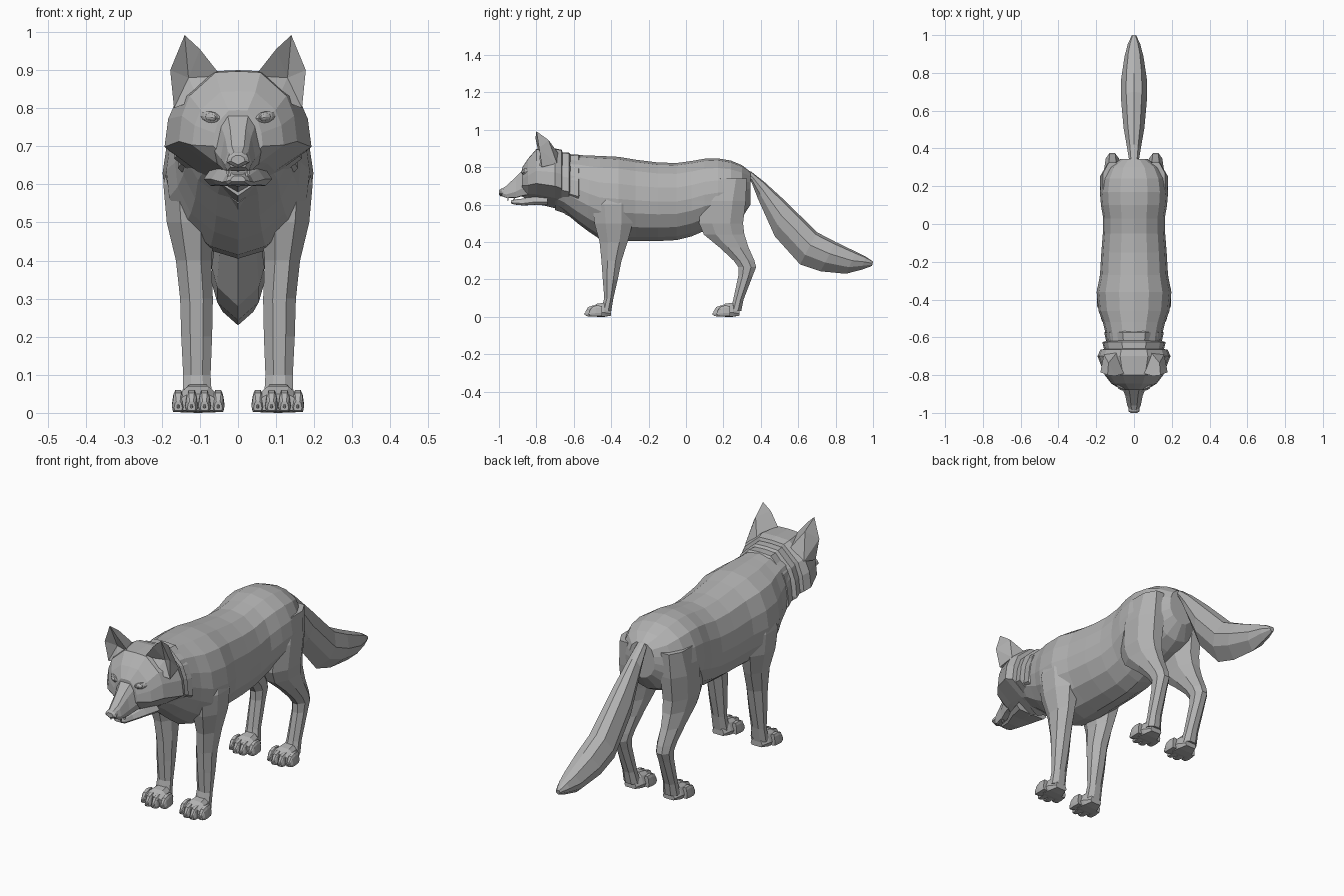
import bpy, bmesh, math
from mathutils import Vector

fur = bpy.data.materials.new("grey_fur")
fur.diffuse_color = (0.45, 0.45, 0.45, 1)


def finish(name, bm, mirror=False):
    bmesh.ops.recalc_face_normals(bm, faces=bm.faces)
    me = bpy.data.meshes.new(name)
    bm.to_mesh(me)
    bm.free()
    me.materials.append(fur)
    ob = bpy.data.objects.new(name, me)
    bpy.context.collection.objects.link(ob)
    if mirror:
        ob.modifiers.new("mirror", 'MIRROR').use_mirror_merge = False
    return ob


def skin(bm, rings):
    """Bridge successive rings of points and cap both ends."""
    vs = [[bm.verts.new(p) for p in r] for r in rings]
    n = len(vs[0])
    for a, b in zip(vs, vs[1:]):
        for i in range(n):
            j = (i + 1) % n
            bm.faces.new((a[i], a[j], b[j], b[i]))
    bm.faces.new(vs[0])
    bm.faces.new(vs[-1])


def along_y(bm, half, rings, cx=0):
    """Rings are (y, bottom, top, half width); half is a profile of (x, z) factors."""
    full = half + [(-x, z) for x, z in reversed(half[1:-1])]
    skin(bm, [[(cx + x * w, y, b + z * (t - b)) for x, z in full] for y, b, t, w in rings])


def loft_y(name, half, rings):
    bm = bmesh.new()
    along_y(bm, half, rings)
    return finish(name, bm)


def loft_leg(name, rings):
    """Rings are (z, y front, y back, x inner, x outer), eight-sided."""
    bm = bmesh.new()
    pts = []
    for z, y0, y1, x0, x1 in rings:
        ring = []
        for k in range(8):
            a = math.pi / 8 + k * math.pi / 4
            c, s = math.cos(a) / 0.924, math.sin(a) / 0.924
            ring.append(((x0 + x1) / 2 + c * (x1 - x0) / 2, (y0 + y1) / 2 + s * (y1 - y0) / 2, z))
        pts.append(ring)
    skin(bm, pts)
    return finish(name, bm, True)


# Half cross-sections, from bottom centre to top centre
BODY = [(0, 0), (.38, .05), (.75, .17), (.96, .34), (1, .5), (.94, .68), (.76, .86), (.4, .97), (0, 1)]
HEAD = [(0, 0), (.5, .17), (1, .37), (.95, .6), (.82, .78), (.38, .99), (0, 1)]
SNOUT = [(0, 0), (.8, .02), (1, .3), (.75, .8), (.45, 1), (0, 1)]

# Torso with neck
loft_y("torso", BODY, [
    (-.74, .62, .84, .10), (-.65, .56, .86, .14), (-.58, .50, .865, .15), (-.52, .455, .862, .165),
    (-.46, .415, .86, .188), (-.36, .405, .855, .198), (-.27, .405, .84, .18), (-.15, .405, .825, .173),
    (-.05, .41, .822, .165), (.03, .43, .833, .163), (.10, .46, .845, .175), (.17, .48, .847, .18),
    (.24, .50, .835, .17), (.30, .53, .81, .14), (.345, .60, .775, .07)])

# Skull, cheeks and the stepped ruff behind them
loft_y("skull", HEAD, [
    (-.878, .645, .795, .065), (-.845, .62, .845, .12), (-.80, .605, .897, .155),
    (-.70, .58, .90, .193), (-.665, .565, .893, .178), (-.66, .60, .88, .14)])
loft_y("ruff", HEAD, [
    (-.70, .57, .88, .15), (-.625, .545, .877, .168), (-.615, .57, .865, .13)])
loft_y("neck_ruff", HEAD, [
    (-.65, .55, .865, .14), (-.575, .51, .868, .158), (-.56, .54, .85, .13)])

# Muzzle, nose and lower jaw
loft_y("muzzle", SNOUT, [
    (-.985, .645, .685, .024), (-.96, .635, .70, .036), (-.91, .635, .748, .046),
    (-.875, .645, .782, .06), (-.82, .655, .82, .075)])
loft_y("nose", HEAD, [
    (-1.0, .652, .676, .018), (-.99, .643, .684, .03), (-.965, .65, .69, .026)])
loft_y("lower_jaw", SNOUT, [
    (-.935, .607, .622, .02), (-.92, .6, .627, .032), (-.87, .595, .632, .042),
    (-.81, .598, .65, .07), (-.74, .595, .66, .09)])

# Fangs, upper and lower
bm = bmesh.new()
for x, y, z0, z1 in ((.027, -.952, .642, .618), (.024, -.918, .622, .643)):
    skin(bm, [[(x + dx * s, y + dy * s, z) for dx, dy in ((-1, -1), (1, -1), (1, 1), (-1, 1))]
              for z, s in ((z0, .005), (z1, .001))])
finish("fangs", bm, True)

# Eyes with lids
for name, size, y in (("eyelids", (.026, .012, .016), -.862), ("eyes", (.018, .012, .010), -.867)):
    bm = bmesh.new()
    bmesh.ops.create_uvsphere(bm, u_segments=8, v_segments=6, radius=1)
    for v in bm.verts:
        x = v.co.x * size[0]
        v.co = Vector((.072 + x, y + v.co.y * size[1] + x * .5, .776 + v.co.z * size[2] + x * .15))
    finish(name, bm, True)

# Ears: pointed shell with a hollow front
bm = bmesh.new()
P = {k: bm.verts.new(p) for k, p in {
    "T": (.14, -.80, .992), "D": (.10, -.805, .955), "A": (.045, -.79, .885), "C": (.178, -.785, .90),
    "B": (.168, -.77, .80), "G": (.135, -.735, .945), "E": (.09, -.68, .87), "F": (.16, -.69, .82),
    "H": (.13, -.755, .88), "I": (.105, -.80, .825)}.items()}
for f in ("TDG", "DAEG", "TGC", "GEF", "GFC", "CFB", "TCH", "THD", "DHA", "CBH", "AHI", "HBI", "AIBFE"):
    bm.faces.new([P[k] for k in f])
finish("ears", bm, True)

# Legs
loft_leg("front_legs", [
    (.70, -.45, -.30, .08, .175), (.60, -.50, -.28, .06, .196), (.50, -.49, -.285, .06, .187),
    (.40, -.462, -.312, .07, .163), (.30, -.452, -.345, .066, .152), (.20, -.445, -.365, .068, .149),
    (.10, -.437, -.388, .072, .144), (.03, -.455, -.40, .068, .146)])
loft_leg("hind_legs", [
    (.74, .13, .325, .06, .165), (.62, .08, .32, .045, .181), (.50, .07, .305, .05, .176),
    (.44, .095, .312, .06, .166), (.37, .18, .335, .07, .158), (.30, .255, .366, .076, .152),
    (.265, .28, .375, .08, .15), (.22, .28, .357, .082, .147), (.09, .252, .307, .078, .144),
    (.03, .235, .295, .07, .146)])


# Paws: pad, four toes and claws
def paws(name, front):
    bm = bmesh.new()
    along_y(bm, SNOUT, [(front + .035, 0.006, .05, .055), (front + .07, 0, .07, .058),
                        (front + .11, 0, .075, .048), (front + .145, .006, .04, .032)], .105)
    for x, back in ((.052, .02), (.088, 0), (.122, 0), (.157, .02)):
        y = front + back
        along_y(bm, SNOUT, [(y + .008, .006, .03, .011), (y + .022, .002, .052, .0165),
                            (y + .045, .002, .06, .017), (y + .075, .004, .058, .014)], x)
        along_y(bm, SNOUT, [(y, .012, .016, .002), (y + .015, .014, .028, .005)], x)
    finish(name, bm, True)


paws("front_paws", -.545)
paws("hind_paws", .14)

# Tail: rings are (y top, z top, y bottom, z bottom, half width)
bm = bmesh.new()
rings = []
for y1, z1, y0, z0, w in [
        (.31, .79, .31, .74, .02), (.35, .775, .35, .72, .028), (.42, .72, .385, .63, .037),
        (.53, .62, .475, .43, .055), (.70, .452, .61, .28, .069), (.80, .40, .72, .243, .068),
        (.91, .347, .855, .23, .05), (.96, .322, .94, .252, .033), (1.0, .295, .995, .272, .012)]:
    rings.append([(w * f, y0 + (y1 - y0) * t, z0 + (z1 - z0) * t)
                  for f, t in ((0, 0), (.8, .3), (1, .6), (.6, .93), (0, 1), (-.6, .93), (-1, .6), (-.8, .3))])
skin(bm, rings)
finish("tail", bm)
